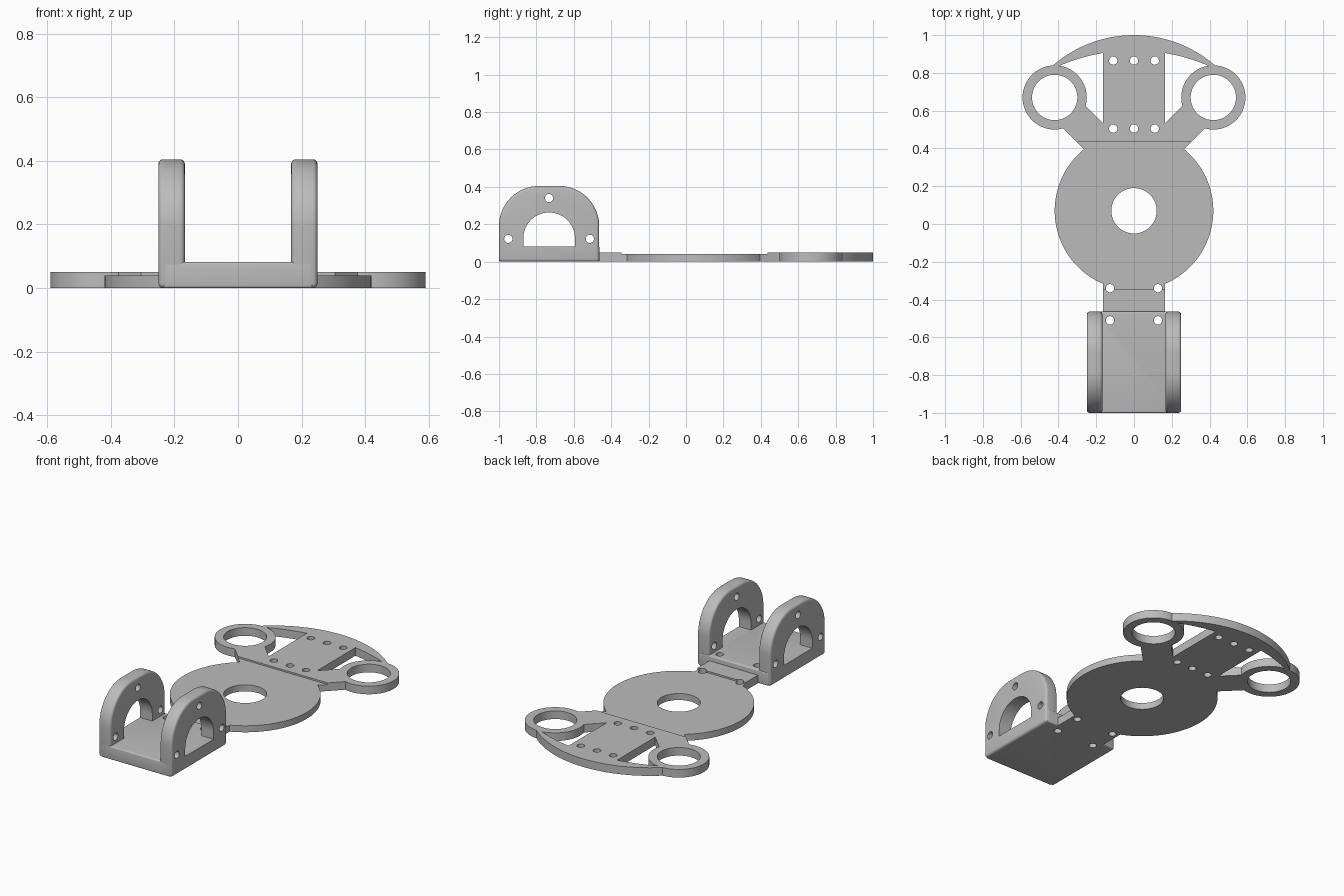
import bpy, bmesh, math
from mathutils import Matrix

cube = bpy.data.objects.get("Cube")
if cube:
    bpy.data.objects.remove(cube, do_unlink=True)

grey = bpy.data.materials.new("plain grey")
grey.use_nodes = True
colour = (0.5, 0.5, 0.5, 1)
grey.diffuse_color = colour
grey.node_tree.nodes["Principled BSDF"].inputs["Base Color"].default_value = colour

# Maps a flat outline (u, v, depth) to (y, z, x) so it extrudes sideways
SIDEWAYS = Matrix(((0, 0, 1, 0), (1, 0, 0, 0), (0, 1, 0, 0), (0, 0, 0, 1)))


def arc(cx, cy, r, start, end, n=24):
    angles = [math.radians(start + (end - start) * i / n) for i in range(n + 1)]
    return [(cx + r * math.cos(a), cy + r * math.sin(a)) for a in angles]


def circle(cx, cy, r, n=64):
    return arc(cx, cy, r, 0, 360, n)[:-1]


def mirrored(points):
    return points + [(-x, y) for x, y in reversed(points)]


def prism(name, outline, low, high, matrix=Matrix()):
    bm = bmesh.new()
    face = bm.faces.new([bm.verts.new((x, y, low)) for x, y in outline])
    top = bmesh.ops.extrude_face_region(bm, geom=[face])["geom"]
    bmesh.ops.translate(bm, vec=(0, 0, high - low),
                        verts=[v for v in top if isinstance(v, bmesh.types.BMVert)])
    bmesh.ops.recalc_face_normals(bm, faces=bm.faces)
    bm.transform(matrix)
    mesh = bpy.data.meshes.new(name)
    bm.to_mesh(mesh)
    bm.free()
    mesh.materials.append(grey)
    obj = bpy.data.objects.new(name, mesh)
    bpy.context.collection.objects.link(obj)
    return obj


def select(obj):
    bpy.ops.object.select_all(action="DESELECT")
    obj.select_set(True)
    bpy.context.view_layer.objects.active = obj


def combine(obj, other, operation):
    mod = obj.modifiers.new("join", "BOOLEAN")
    mod.operation, mod.solver, mod.object = operation, "EXACT", other
    select(obj)
    bpy.ops.object.modifier_apply(modifier=mod.name)
    bpy.data.objects.remove(other, do_unlink=True)


def drill(obj, x, y, r, matrix=Matrix(), n=32):
    combine(obj, prism("drill", circle(x, y, r, n), -1, 1, matrix), "DIFFERENCE")


def round_edges(obj, width):
    mod = obj.modifiers.new("round", "BEVEL")
    mod.width, mod.segments = width, 4
    mod.limit_method, mod.angle_limit = "ANGLE", math.radians(40)
    select(obj)
    bpy.ops.object.modifier_apply(modifier=mod.name)


def smooth(obj):
    select(obj)
    bpy.ops.object.shade_smooth_by_angle(angle=math.radians(30))


THIN, THICK = 0.04, 0.05
HOLE = 0.022
SCREWS = [(s * 0.127, y) for s in (-1, 1) for y in (-0.34, -0.51)]

# Base plate: disc with a low web behind, a neck in front, and the rear plate
plate = prism("base_plate", circle(0, 0.07, 0.42, 128), 0, THIN)
rear = mirrored([(0.305, 0.435), (0.40, 0.53), (0.28, 0.65), (0.165, 0.535), (0.165, 0.93)])
crescent = (arc(0, 0.346, 0.654, 46.5, 133.5, 48)
            + arc(0, -0.076, 0.995, 115, 65, 32))
pieces = [
    prism("web", mirrored([(0.2, 0.3), (0.25, 0.38), (0.305, 0.435)]), 0, THIN),
    prism("neck_low", mirrored([(0.165, -0.36), (0.165, -0.25)]), 0, THIN),
    prism("neck_high", mirrored([(0.165, -0.49), (0.165, -0.345)]), 0, THICK),
    prism("rear_plate", rear, 0, THICK),
    prism("rear_crescent", crescent, 0, THICK),
]
pieces += [prism("ring", circle(s * 0.42, 0.67, 0.17), 0, THICK) for s in (-1, 1)]
for piece in pieces:
    combine(plate, piece, "UNION")

# Openings in the base plate
drill(plate, 0, 0.07, 0.12, n=64)
for side in (-1, 1):
    drill(plate, side * 0.42, 0.67, 0.12, n=64)
for x in (-0.11, 0, 0.11):
    for y in (0.505, 0.865):
        drill(plate, x, y, HOLE)
for x, y in SCREWS:
    drill(plate, x, y, HOLE)
smooth(plate)

# Bracket floor
floor = prism("bracket_floor", mirrored([(0.235, -1), (0.235, -0.462)]), 0, 0.082)
round_edges(floor, 0.008)
for x, y in SCREWS:
    drill(floor, x, y, HOLE)
smooth(floor)

# Bracket side walls with an arched window and three holes each
MID = -0.732
HALF = 0.268
CORNER = 0.215
flat = HALF - CORNER
wall_outline = ([(MID - HALF, 0), (MID + HALF, 0)]
                + arc(MID + flat, 0.405 - CORNER, CORNER, 0, 90)
                + arc(MID - flat, 0.405 - CORNER, CORNER, 90, 180))
window = [(MID - 0.138, 0.082), (MID + 0.138, 0.082)] + arc(MID, 0.125, 0.138, 0, 180, 32)
for name, inner, outer in (("left_wall", 0.167, 0.25), ("right_wall", -0.25, -0.167)):
    wall = prism(name, wall_outline, inner, outer, SIDEWAYS)
    round_edges(wall, 0.015)
    combine(wall, prism("window", window, -1, 1, SIDEWAYS), "DIFFERENCE")
    for y, z in ((MID, 0.34), (MID - 0.218, 0.122), (MID + 0.218, 0.122)):
        drill(wall, y, z, HOLE, SIDEWAYS)
    smooth(wall)
